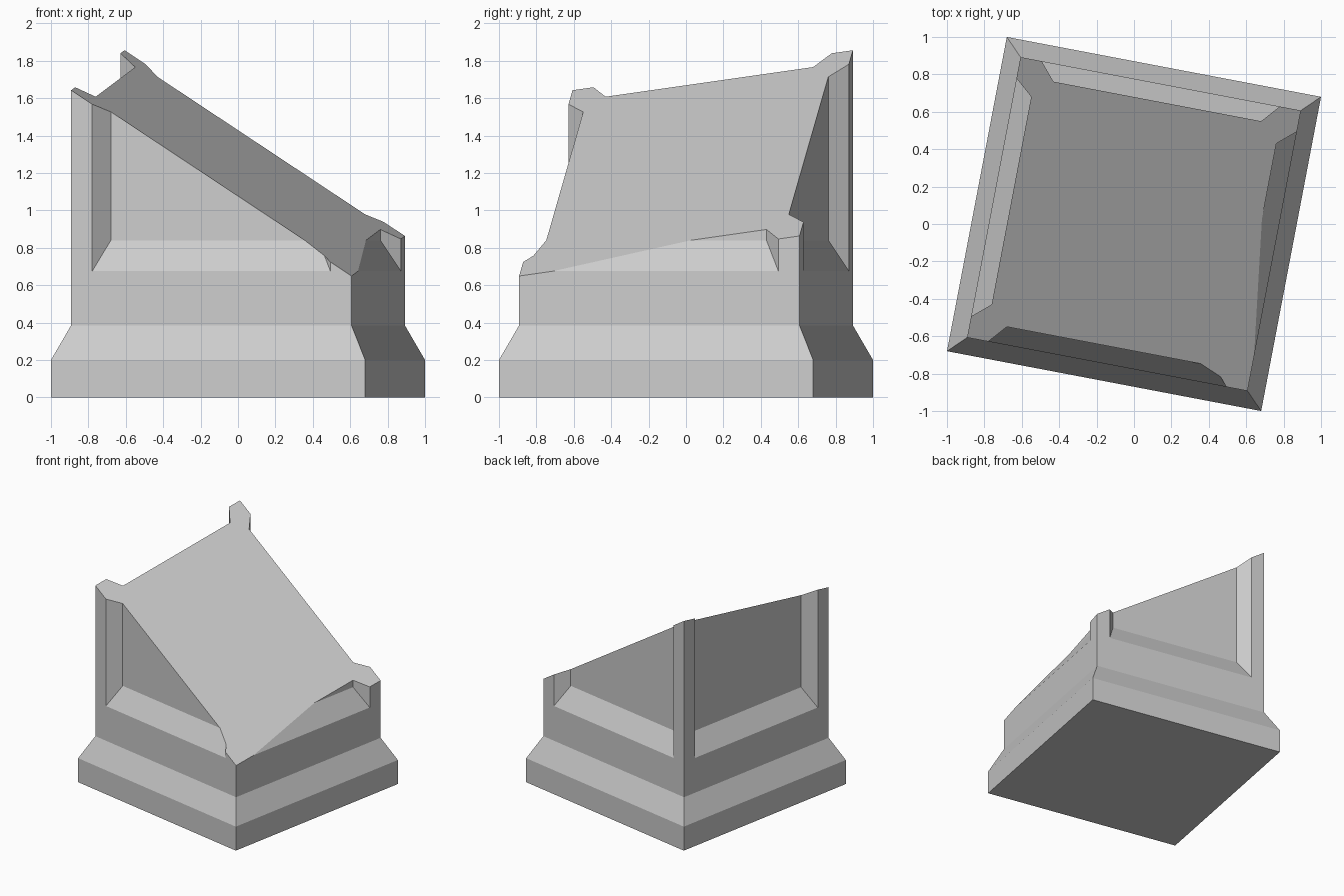
import bpy, bmesh, math
from mathutils import Matrix, Vector

if "Cube" in bpy.data.objects:
    bpy.data.objects.remove(bpy.data.objects["Cube"], do_unlink=True)

TURN = math.radians(-10.78)
BASE, SHAFT, CORE = 0.855, 0.763, 0.667   # half widths

stone = bpy.data.materials.new("grey stone")
stone.use_nodes = True
stone.diffuse_color = (0.6, 0.6, 0.6, 1)
stone.node_tree.nodes["Principled BSDF"].inputs["Base Color"].default_value = (0.6, 0.6, 0.6, 1)


def loft(bm, rings):
    """Join rings of equal length with quads and cap both ends."""
    loops = [[bm.verts.new(p) for p in ring] for ring in rings]
    for a, b in zip(loops, loops[1:]):
        for i in range(len(a)):
            j = (i + 1) % len(a)
            bm.faces.new((a[i], a[j], b[j], b[i]))
    bm.faces.new(loops[0])
    bm.faces.new(loops[-1])


def make_object(name, bm):
    bmesh.ops.recalc_face_normals(bm, faces=bm.faces)
    bm.transform(Matrix.Rotation(TURN, 4, "Z"))
    mesh = bpy.data.meshes.new(name)
    bm.to_mesh(mesh)
    bm.free()
    mesh.materials.append(stone)
    obj = bpy.data.objects.new(name, mesh)
    bpy.context.collection.objects.link(obj)
    return obj


# Square pedestal with a sloped plinth
bm = bmesh.new()
profile = [(BASE, 0), (BASE, 0.2), (SHAFT, 0.385), (SHAFT, 2.2)]
loft(bm, [[(-r, -r, z), (r, -r, z), (r, r, z), (-r, r, z)] for r, z in profile])
pedestal = make_object("broken_pedestal", bm)

# Splayed recess on each side, open at the top
bm = bmesh.new()
for k in range(4):
    spin = Matrix.Rotation(k * math.pi / 2, 3, "Z")
    rings = []
    for depth in (CORE, SHAFT + 0.05):
        out = depth - CORE
        w, sill = 0.565 + out * 0.865, 0.84 - out * 1.72
        rings.append([spin @ Vector(p) for p in (
            (-w, -depth, sill), (w, -depth, sill), (w, -depth, 2.5), (-w, -depth, 2.5))])
    loft(bm, rings)
cutter = make_object("recess_cutter", bm)
cutter.hide_render = True

cut = pedestal.modifiers.new("recesses", "BOOLEAN")
cut.operation = "DIFFERENCE"
cut.solver = "EXACT"
cut.object = cutter
bpy.context.view_layer.objects.active = pedestal
bpy.ops.object.modifier_apply(modifier=cut.name)
bpy.data.objects.remove(cutter, do_unlink=True)

# Slanted break across the top
bm = bmesh.new()
bm.from_mesh(pedestal.data)
result = bmesh.ops.bisect_plane(
    bm, geom=bm.verts[:] + bm.edges[:] + bm.faces[:], dist=1e-5,
    plane_co=(0, 0, 1.2525), plane_no=(0.613, -0.2595, 1), clear_outer=True)
rim = [e for e in result["geom_cut"] if isinstance(e, bmesh.types.BMEdge)]
bmesh.ops.contextual_create(bm, geom=rim)
bmesh.ops.recalc_face_normals(bm, faces=bm.faces)
for f in bm.faces:
    f.material_index = 0
    f.smooth = False
bm.to_mesh(pedestal.data)
bm.free()
